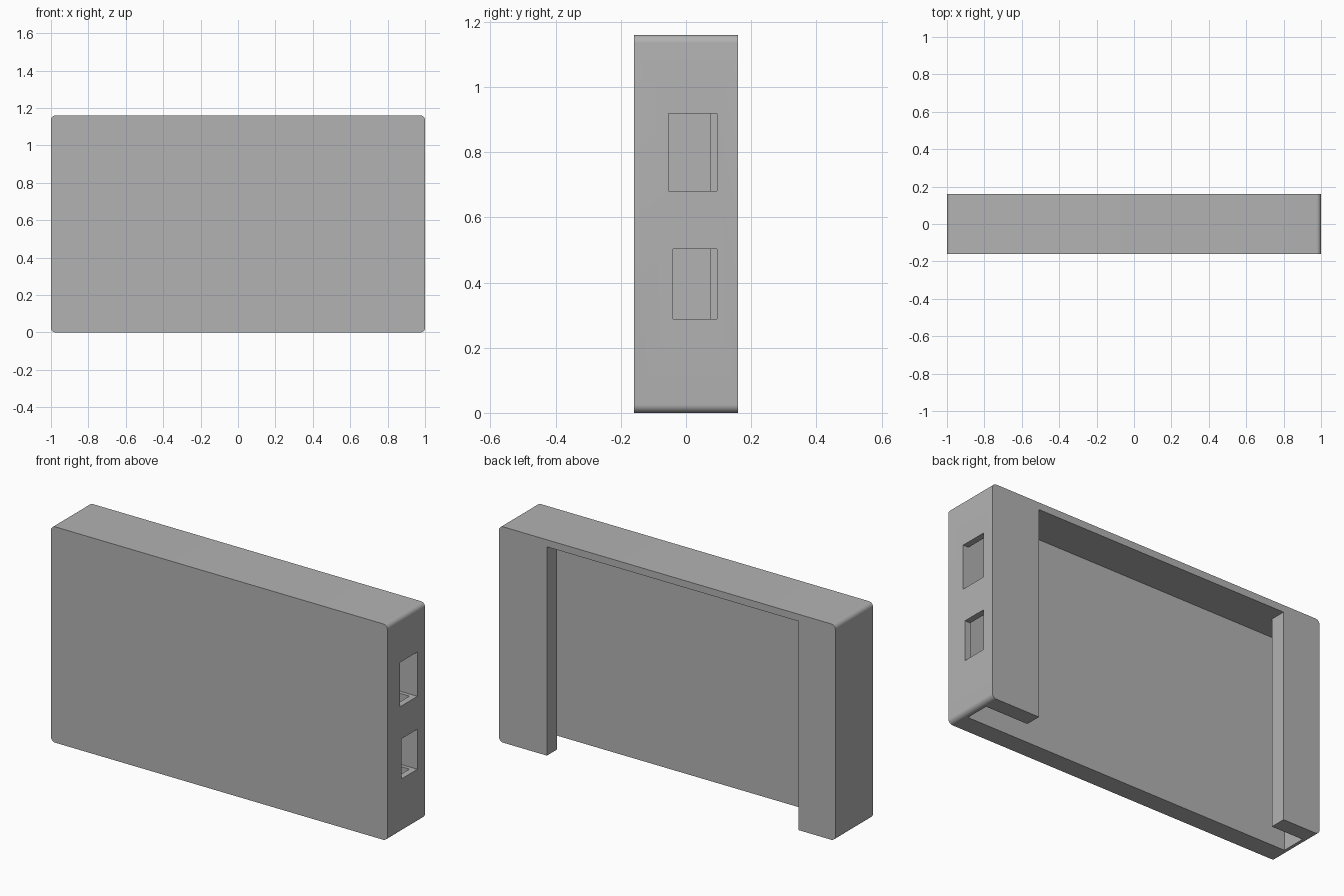
import bpy, bmesh, math

if "Cube" in bpy.data.objects:
    bpy.data.objects.remove(bpy.data.objects["Cube"], do_unlink=True)

HEIGHT, HALF_DEPTH = 1.16, 0.16
WALL, TOP_WALL = 0.033, 0.038
PLATE_Y, LIP_Y = -0.057, 0.075      # inner faces of front plate and rear lips

grey = bpy.data.materials.new("plain grey")
grey.use_nodes = True
grey.diffuse_color = (0.45, 0.45, 0.45, 1)
grey.node_tree.nodes["Principled BSDF"].inputs["Base Color"].default_value = (0.45, 0.45, 0.45, 1)


def make_object(name, bm):
    bmesh.ops.recalc_face_normals(bm, faces=bm.faces)
    mesh = bpy.data.meshes.new(name)
    bm.to_mesh(mesh)
    bm.free()
    mesh.materials.append(grey)
    obj = bpy.data.objects.new(name, mesh)
    bpy.context.collection.objects.link(obj)
    return obj


def prism(name, outline, z0, z1):
    """Extrude an (x, y) outline upward."""
    bm = bmesh.new()
    face = bm.faces.new([bm.verts.new((x, y, z0)) for x, y in outline])
    top = bmesh.ops.extrude_face_region(bm, geom=[face])["geom"]
    bmesh.ops.translate(bm, vec=(0, 0, z1 - z0),
                        verts=[v for v in top if isinstance(v, bmesh.types.BMVert)])
    return make_object(name, bm)


def box(name, x0, x1, y0, y1, z0, z1):
    return prism(name, [(x0, y0), (x1, y0), (x1, y1), (x0, y1)], z0, z1)


# Outer shell, with its four front-to-back edges rounded
case = box("case", -1, 1, -HALF_DEPTH, HALF_DEPTH, 0, HEIGHT)
bm = bmesh.new()
bm.from_mesh(case.data)
long_edges = [e for e in bm.edges if abs(e.verts[0].co.y - e.verts[1].co.y) > 0.1]
bmesh.ops.bevel(bm, geom=long_edges, offset=0.025, segments=8, profile=0.5, affect='EDGES')
bm.to_mesh(case.data)
bm.free()

# T-shaped slot, open at the bottom and through the back between the lips
inner = 1 - WALL
slot = prism("slot_cutter", [
    (-inner, PLATE_Y), (inner, PLATE_Y), (inner, LIP_Y), (0.715, LIP_Y),
    (0.715, 0.3), (-0.78, 0.3), (-0.78, LIP_Y), (-inner, LIP_Y)],
    -0.1, HEIGHT - TOP_WALL)

# Two ports in the left wall, notched a little way into the lip
upper_port = box("upper_port_cutter", 0.83, 1.1, -0.053, 0.095, 0.68, 0.918)
lower_port = box("lower_port_cutter", 0.83, 1.1, -0.04, 0.095, 0.288, 0.503)

bpy.context.view_layer.objects.active = case
for cutter in (slot, upper_port, lower_port):
    cutter.hide_render = True
    mod = case.modifiers.new(cutter.name, 'BOOLEAN')
    mod.operation, mod.solver, mod.object = 'DIFFERENCE', 'EXACT', cutter
    bpy.ops.object.modifier_apply(modifier=mod.name)
    bpy.data.objects.remove(cutter, do_unlink=True)

# Smooth corners, sharp elsewhere
bpy.ops.object.select_all(action='DESELECT')
case.select_set(True)
bpy.ops.object.shade_smooth_by_angle(angle=math.radians(30))
